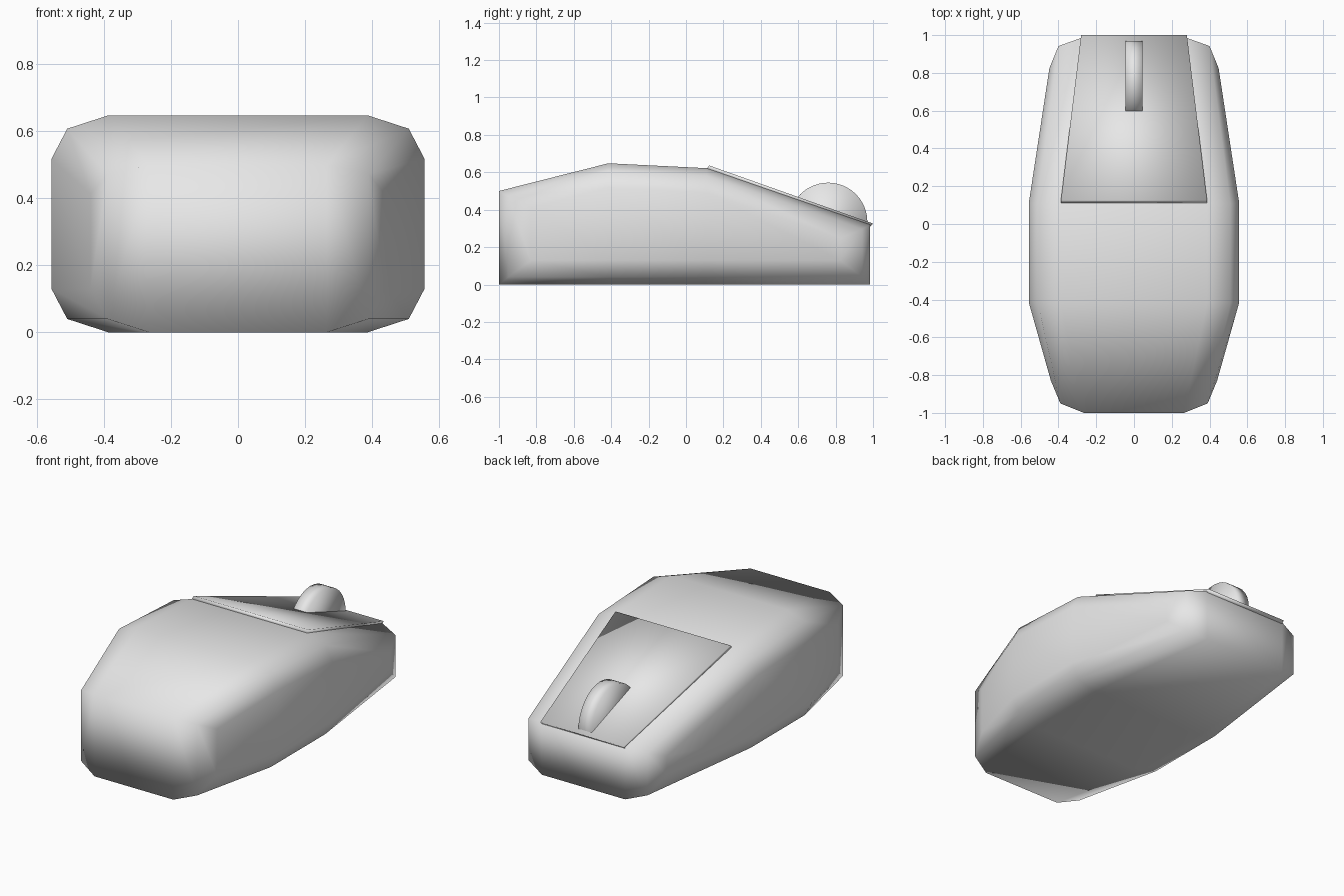
import bpy, bmesh, math
from mathutils import Matrix

cube = bpy.data.objects.get("Cube")
if cube:
    bpy.data.objects.remove(cube, do_unlink=True)

grey = bpy.data.materials.new("light grey plastic")
grey.use_nodes = True
colour = (0.8, 0.8, 0.8, 1)
grey.diffuse_color = colour
grey.node_tree.nodes["Principled BSDF"].inputs["Base Color"].default_value = colour


def finish(name, bm):
    """Turn a bmesh into a smooth shaded object."""
    bmesh.ops.recalc_face_normals(bm, faces=bm.faces)
    for f in bm.faces:
        f.smooth = True
    me = bpy.data.meshes.new(name)
    bm.to_mesh(me)
    bm.free()
    me.materials.append(grey)
    obj = bpy.data.objects.new(name, me)
    bpy.context.collection.objects.link(obj)
    return obj


DROPS = (0, 0.04, 0.13)  # rounding of the long edges


def section(xs, ys, tops):
    """Closed ring: three points round each of the four corners."""
    corner = list(zip(xs, ys, tops, DROPS))
    top = [(x, y, t - d) for x, y, t, d in corner]
    low = [(x, y, d) for x, y, t, d in corner][::-1]
    left = top + low
    return left + [(-x, y, z) for x, y, z in reversed(left)]


# Body: four sections, the end ones wrapping round the corners
wide = (0.387, 0.51, 0.557)
rings = [
    section((0.265, 0.39, 0.44), (-1, -0.95, -0.83), (0.5, 0.512, 0.542)),
    section(wide, (-0.415,) * 3, (0.648,) * 3),
    section(wide, (0.11,) * 3, (0.622,) * 3),
    section((0.28, 0.4, 0.448), (0.985, 0.942, 0.825), (0.32, 0.336, 0.376)),
]
bm = bmesh.new()
loops = [[bm.verts.new(p) for p in ring] for ring in rings]
n = len(loops[0])
for a, b in zip(loops, loops[1:]):
    for i in range(n):
        j = (i + 1) % n
        bm.faces.new((a[i], a[j], b[j], b[i]))
# End walls: upright strips joining top points to bottom points
for ring in (loops[0], loops[-1]):
    for i in (0, 1):
        bm.faces.new((ring[i], ring[i + 1], ring[4 - i], ring[5 - i]))
        bm.faces.new((ring[11 - i], ring[10 - i], ring[7 + i], ring[6 + i]))
    bm.faces.new((ring[0], ring[5], ring[6], ring[11]))
finish("body", bm)

# Button panel: thin tapered plate on the sloping top
bm = bmesh.new()
bmesh.ops.create_cube(bm, size=2)
for v in bm.verts:
    far, upper = v.co.y > 0, v.co.z > 0
    v.co.x *= 0.28 if far else 0.387
    v.co.y = (0.985 if far else 0.11) + (0.015 if upper else 0)
    v.co.z = (0.31 if far else 0.612) + (0.016 if upper else 0) + (0 if far else 0.008)
finish("button_panel", bm)

# Scroll wheel
bm = bmesh.new()
bmesh.ops.create_cone(bm, cap_ends=True, segments=32, radius1=0.21, radius2=0.21, depth=0.09,
                      matrix=Matrix.Translation((0, 0.76, 0.335)) @ Matrix.Rotation(math.pi / 2, 4, 'Y'))
finish("scroll_wheel", bm)
